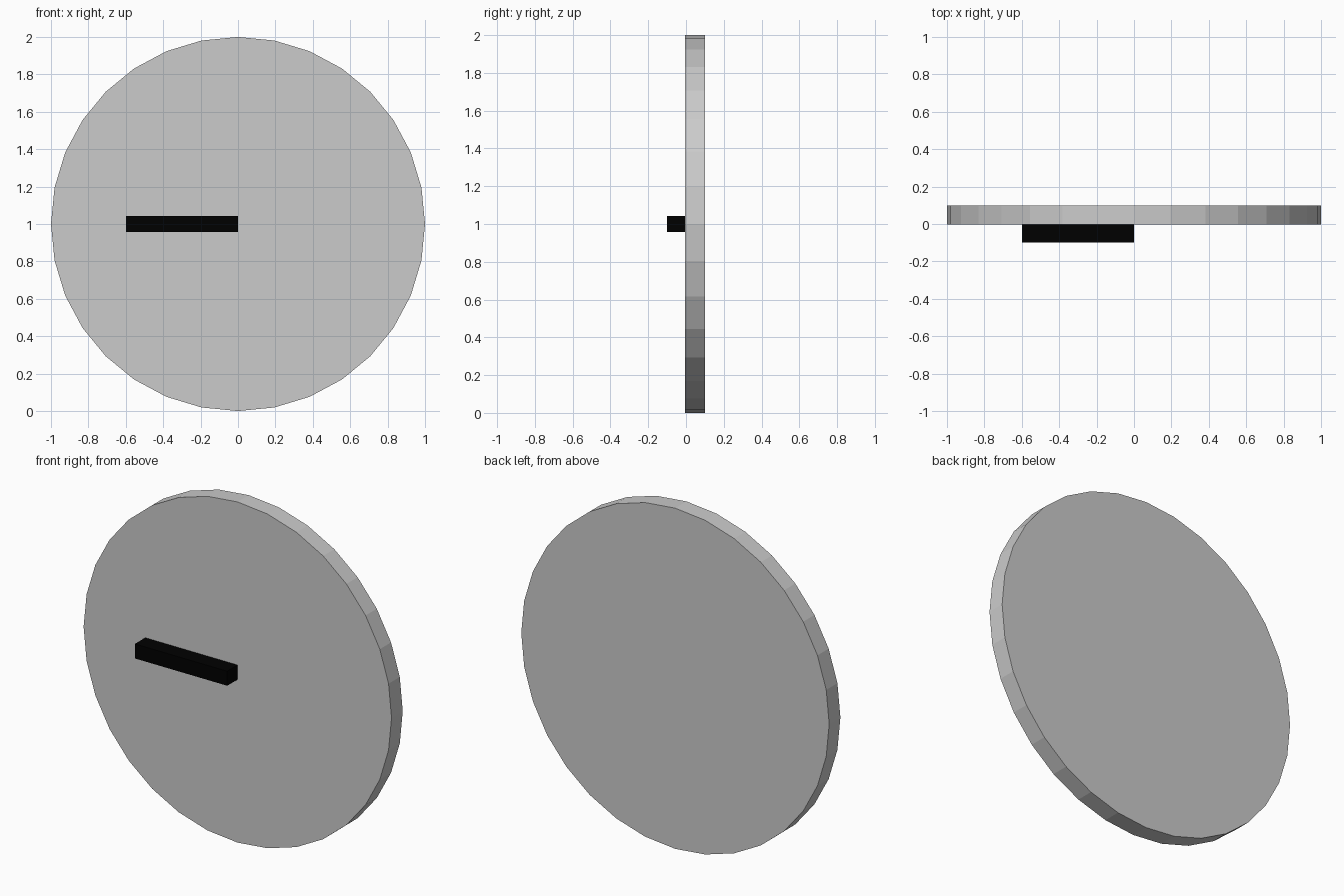
import bpy
import math

if "Cube" in bpy.data.objects:
    bpy.data.objects.remove(bpy.data.objects["Cube"])

# Upright 32-sided dial plate
bpy.ops.mesh.primitive_cylinder_add(vertices=32, radius=1, depth=0.104,
                                    location=(0, 0.048, 1),
                                    rotation=(math.pi / 2, 0, 0))
dial = bpy.context.object
dial.name = "dial_plate"

# Black pointer reaching left from the dial centre
bpy.ops.mesh.primitive_cube_add(size=1, location=(-0.3, -0.052, 1))
pointer = bpy.context.object
pointer.name = "pointer"
pointer.scale = (0.6, 0.096, 0.085)

black = bpy.data.materials.new("black")
black.diffuse_color = (0.0, 0.0, 0.0, 1)
black.use_nodes = True
black.node_tree.nodes["Principled BSDF"].inputs["Base Color"].default_value = black.diffuse_color
pointer.data.materials.append(black)

# Bake transforms
bpy.ops.object.select_all(action='SELECT')
bpy.ops.object.transform_apply(location=False, rotation=True, scale=True)
